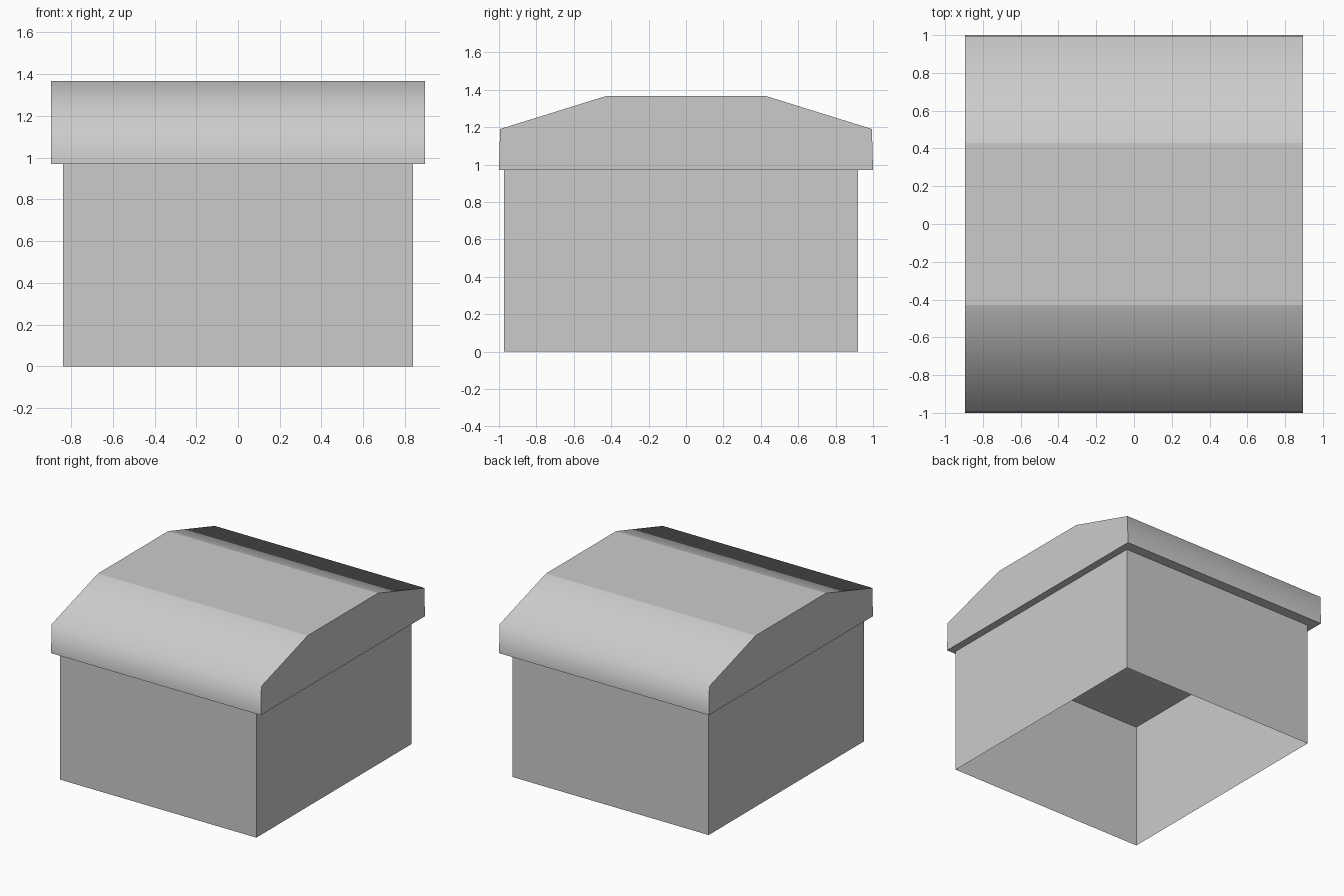
import bpy
import bmesh

cube = bpy.data.objects.get("Cube")
if cube:
    bpy.data.objects.remove(cube, do_unlink=True)

grey = bpy.data.materials.new("plain_grey")
grey.use_nodes = True
colour = (0.6, 0.6, 0.6, 1)
grey.diffuse_color = colour
grey.node_tree.nodes["Principled BSDF"].inputs["Base Color"].default_value = colour


def finish(name, bm):
    mesh = bpy.data.meshes.new(name)
    bm.to_mesh(mesh)
    bm.free()
    mesh.materials.append(grey)
    obj = bpy.data.objects.new(name, mesh)
    bpy.context.collection.objects.link(obj)
    return obj


def prism(profile, half_width):
    """Closed prism along x from a (y, z) outline."""
    bm = bmesh.new()
    base = bm.faces.new([bm.verts.new((-half_width, y, z)) for y, z in profile])
    ext = bmesh.ops.extrude_face_region(bm, geom=[base], use_keep_orig=True)
    moved = [v for v in ext["geom"] if isinstance(v, bmesh.types.BMVert)]
    bmesh.ops.translate(bm, verts=moved, vec=(2 * half_width, 0, 0))
    bmesh.ops.recalc_face_normals(bm, faces=bm.faces)
    return bm


EAVE, CREASE, TOP = 0.97, 1.19, 1.366

# Box body: thin walls, open underneath, closed above by the lid
bm = prism([(-0.973, 0), (0.92, 0), (0.92, EAVE), (-0.973, EAVE)], 0.838)
caps = [f for f in bm.faces if abs(f.normal.z) > 0.9]
bmesh.ops.delete(bm, geom=caps, context="FACES_ONLY")
finish("box_walls", bm)

# Lid: chamfered prism, soft only along the crease between slope and side
half = [(1.0, EAVE), (0.994, CREASE), (0.428, TOP)]
outline = half + [(-y, z) for y, z in reversed(half)]
bm = prism(outline, 0.895)
for face in bm.faces:
    face.smooth = True
for edge in bm.edges:
    edge.smooth = all(abs(v.co.z - CREASE) < 0.01 for v in edge.verts)
finish("lid", bm)
